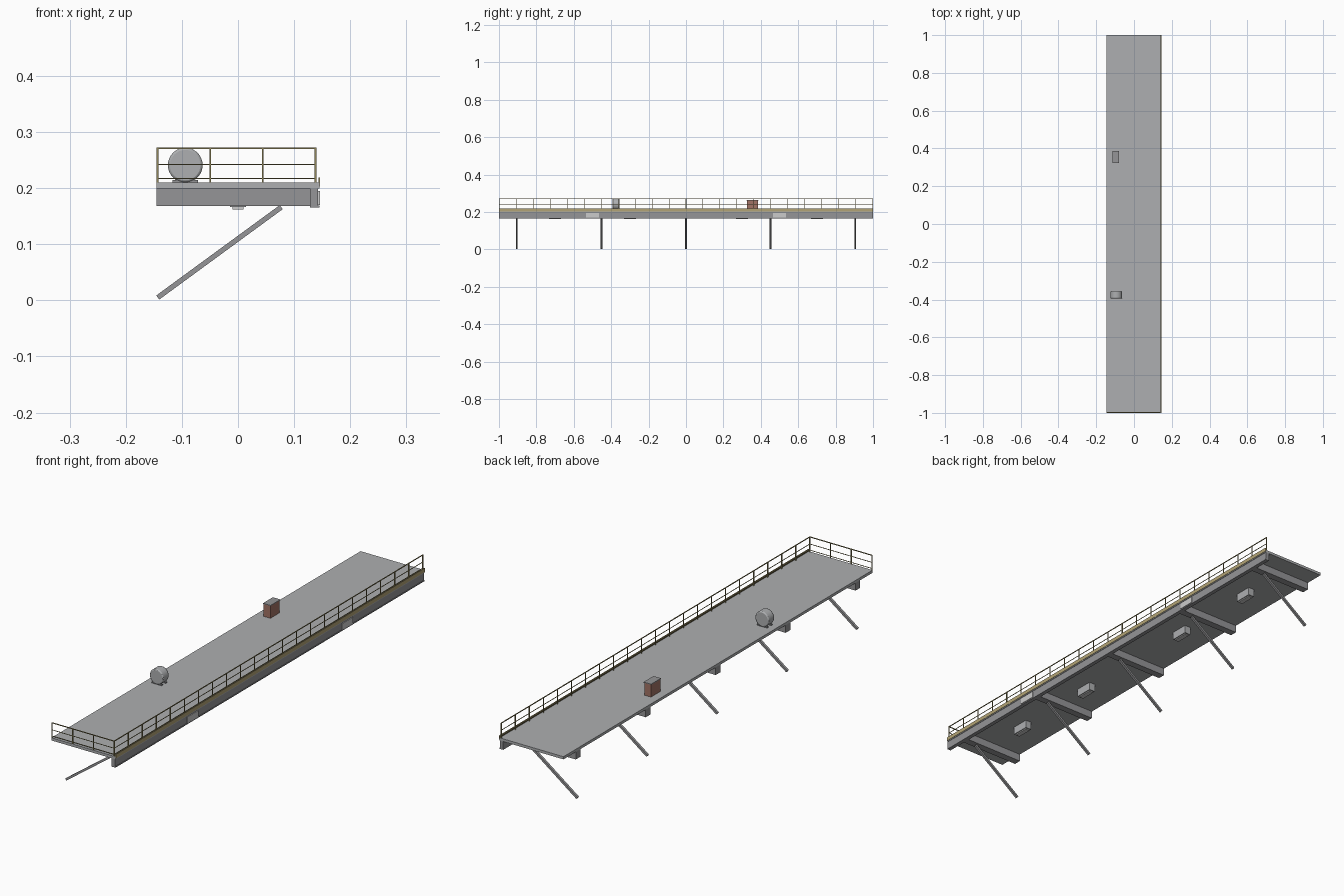
import bpy, math
from mathutils import Vector

if "Cube" in bpy.data.objects:
    bpy.data.objects.remove(bpy.data.objects["Cube"])


def material(name, rgb):
    m = bpy.data.materials.new(name)
    m.diffuse_color = (*rgb, 1)
    m.use_nodes = True
    m.node_tree.nodes["Principled BSDF"].inputs["Base Color"].default_value = m.diffuse_color
    return m


OLIVE = material("rail_paint", (0.28, 0.24, 0.10))
TAN = material("toe_paint", (0.45, 0.37, 0.18))
BROWN = material("cabinet_paint", (0.36, 0.17, 0.13))
PALE = material("plate_paint", (0.75, 0.77, 0.78))
DARK = material("steel", (0.30, 0.30, 0.31))
GREY = material("deck_grey", (0.42, 0.43, 0.44))


def box(name, x, y, z, mat=None):
    """Box from (min, max) ranges."""
    bpy.ops.mesh.primitive_cube_add(size=1, location=[sum(r) / 2 for r in (x, y, z)])
    o = bpy.context.object
    o.name = name
    o.scale = [r[1] - r[0] for r in (x, y, z)]
    bpy.ops.object.transform_apply(location=False, rotation=False, scale=True)
    if mat:
        o.data.materials.append(mat)
    return o


def mid(c, w):
    return (c - w / 2, c + w / 2)


# deck and edge girder
box("deck", (-0.145, 0.145), (-1, 1), (0.199, 0.21), GREY)
box("edge_girder", (0.128, 0.143), (-1, 1), (0.166, 0.199), DARK)
box("edge_girder_flange", (0.128, 0.145), (-1, 1), (0.165, 0.169), DARK)
box("toe_board", (0.1435, 0.1465), (-1, 1), (0.203, 0.219), TAN)

# cross beams with diagonal struts
for i in range(5):
    y = (i - 2) * 0.4525
    box("cross_beam", (-0.145, 0.128), mid(y, 0.03), (0.168, 0.199), DARK)
    a, b = Vector((-0.143, y, 0.005)), Vector((0.077, y, 0.166))
    d = b - a
    s = box("diagonal_strut", mid(0, d.length), mid(0, 0.01), mid(0, 0.009), DARK)
    s.location = (a + b) / 2
    s.rotation_euler.y = -math.atan2(d.z, d.x)

# lamps below the deck
for y in (-0.70, -0.30, 0.30, 0.70):
    box("lamp_housing", mid(0, 0.028), mid(y, 0.075), (0.166, 0.2), GREY)
    box("lamp_lens", mid(0, 0.02), mid(y, 0.064), (0.162, 0.166), PALE)

# number plates on the girder
for y in (-0.5, 0.5):
    box("blank_plate", (0.143, 0.1462), mid(y, 0.07), (0.17, 0.195), PALE)

# railings: long side and front end
T = 0.003
RX, RY = 0.138, -0.998
for i in range(23):
    box("side_rail_post", mid(RX, T), mid(RY + i * (-2 * RY) / 22, T), (0.21, 0.272), OLIVE)
for i in range(3):
    box("front_rail_post", mid(-0.1435 + i * (RX + 0.1435) / 3, T), mid(RY, T), (0.21, 0.272), OLIVE)
for z, t in ((0.271, T), (0.242, 0.002), (0.217, 0.002)):
    box("side_rail", mid(RX, t), (-0.9995, 0.9995), mid(z, t), OLIVE)
    box("front_rail", (-0.145, RX + T / 2), mid(RY, t), mid(z, t), OLIVE)

# drum on two feet
bpy.ops.mesh.primitive_cylinder_add(vertices=32, radius=0.031, depth=0.038,
                                    location=(-0.094, -0.375, 0.241),
                                    rotation=(math.pi / 2, 0, 0))
drum = bpy.context.object
drum.name = "drum"
drum.data.materials.append(GREY)
bev = drum.modifiers.new("rim", 'BEVEL')
bev.width = 0.004
bev.segments = 2
bev.limit_method = 'ANGLE'
bpy.ops.object.shade_smooth_by_angle(angle=math.radians(30))
for y in (-0.388, -0.362):
    box("drum_foot", mid(-0.094, 0.046), mid(y, 0.008), (0.21, 0.2145), DARK)

# equipment cabinet
box("cabinet", mid(-0.096, 0.03), mid(0.355, 0.06), (0.21, 0.261), BROWN)
box("cabinet_lid", mid(-0.096, 0.034), mid(0.355, 0.064), (0.261, 0.264), DARK)
